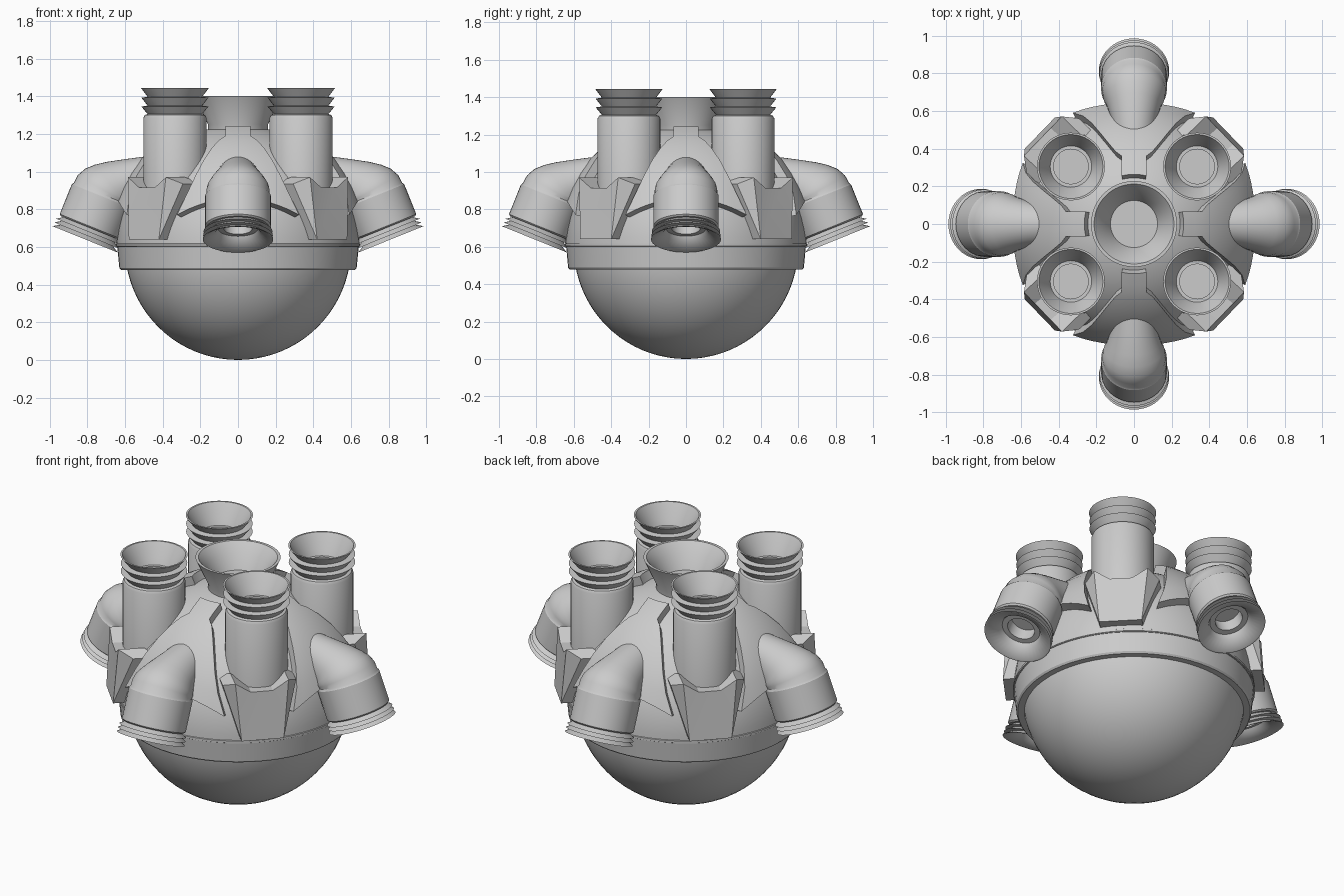
import bpy, bmesh
from math import sin, cos, pi, radians, sqrt
from mathutils import Matrix, Vector

if "Cube" in bpy.data.objects:
    bpy.data.objects.remove(bpy.data.objects["Cube"])

CZ = 0.60          # centre height of the ball and the shell


def finish(bm, name, matrix=None, angle=32):
    bmesh.ops.remove_doubles(bm, verts=bm.verts, dist=1e-5)
    bmesh.ops.recalc_face_normals(bm, faces=bm.faces)
    me = bpy.data.meshes.new(name)
    bm.to_mesh(me)
    bm.free()
    ob = bpy.data.objects.new(name, me)
    bpy.context.collection.objects.link(ob)
    if matrix:
        ob.matrix_world = matrix
    bpy.ops.object.select_all(action='DESELECT')
    ob.select_set(True)
    bpy.context.view_layer.objects.active = ob
    bpy.ops.object.shade_smooth_by_angle(angle=radians(angle))
    return ob


def rings(name, stations, segs=40, matrix=None, closed=False):
    """Skin circles given as (x, z, axis angle from +x in the xz plane, radius)."""
    bm = bmesh.new()
    loops = []
    for cx, cz, a, r in stations:
        a = radians(a)
        p = Vector((sin(a), 0, -cos(a)))
        loops.append([bm.verts.new(Vector((cx, 0, cz)) + p * r * cos(2 * pi * i / segs)
                                   + Vector((0, r * sin(2 * pi * i / segs), 0)))
                      for i in range(segs)])
    pairs = list(zip(loops, loops[1:]))
    if closed:
        pairs.append((loops[-1], loops[0]))
    for l0, l1 in pairs:
        for i in range(segs):
            j = (i + 1) % segs
            bm.faces.new((l0[i], l0[j], l1[j], l1[i]))
    if not closed:
        bm.faces.new(loops[0])
        bm.faces.new(loops[-1])
    return finish(bm, name, matrix)


def lathe(name, profile, segs=64, matrix=None, closed=False):
    return rings(name, [(0, z, 90, r) for r, z in profile], segs, matrix, closed)


def arc(radius, a0, a1, n):
    return [(max(radius * cos(radians(a0 + (a1 - a0) * i / n)), 1e-3),
             CZ + radius * sin(radians(a0 + (a1 - a0) * i / n))) for i in range(n + 1)]


# Lower ball, upper shell and the belt between them
lathe("lower_ball", arc(0.6, -90, 0, 20))
lathe("upper_shell", arc(0.645, 0, 90, 20))
lathe("belt", [(0.58, 0.478), (0.622, 0.478), (0.63, 0.488), (0.641, 0.60),
               (0.648, 0.604), (0.648, 0.616), (0.638, 0.622), (0.58, 0.622)], closed=True)

# Central funnel on top
lathe("top_funnel", [(0.16, 1.18), (0.16, 1.25), (0.228, 1.40), (0.212, 1.40),
                     (0.165, 1.345), (0.125, 1.265)])

# Raised leaf-shaped shell panels: (centre z, half width, drop at the tips)
rows = [(1.243, .066, 0), (1.215, .066, 0), (1.19, .066, 0), (1.17, .098, 0), (1.13, .135, 0),
        (1.07, .18, -.005), (1.0, .225, -.02), (.93, .27, -.045), (.86, .325, -.09)]


def leaf(name, matrix, R=0.695, depth=0.07, n=12):
    bm = bmesh.new()

    def layer(rad):
        out = []
        for z, w, drop in rows:
            line = []
            for i in range(n + 1):
                s = 2 * i / n - 1
                x, h = s * w, z + drop * s * s - CZ
                v = Vector((x, -sqrt(R * R - x * x - h * h), h)) * (rad / R)
                line.append(bm.verts.new(v + Vector((0, 0, CZ))))
            out.append(line)
        return out
    outer, inner = layer(R), layer(R - depth)
    for g in (outer, inner):
        for a, b in zip(g, g[1:]):
            for i in range(n):
                bm.faces.new((a[i], a[i + 1], b[i + 1], b[i]))

    def rim(g):
        return (g[0] + [r[-1] for r in g[1:-1]] + g[-1][::-1] + [r[0] for r in g[-2:0:-1]])
    ro, ri = rim(outer), rim(inner)
    for i in range(len(ro)):
        j = (i + 1) % len(ro)
        bm.faces.new((ro[i], ro[j], ri[j], ri[i]))
    return finish(bm, name, matrix)


# Bent side nozzles: threaded mouth, straight collar, tapering neck into the shell
MX, MZ, TILT = 0.812, 0.640, 112


def along(d, r):
    a = radians(TILT)
    return (MX + d * cos(a), MZ + d * sin(a), TILT, r)


nozzle = [along(d, r) for d, r in
          [(.13, .075), (.06, .075), (.06, .105), (.035, .12), (0, .178), (0, .187), (.022, .152),
           (.022, .185), (.044, .152), (.044, .183), (.066, .152), (.066, .166), (.074, .175),
           (.245, .175), (.256, .168)]]
nozzle += [(.705, .897, 120, .168), (.685, .908, 131, .165), (.662, .915, 141, .156),
           (.63, .925, 152, .143), (.57, .945, 164, .125), (.50, .965, 170, .113),
           (.40, .985, 173, .103)]

for k, side in enumerate(("front", "right", "back", "left")):
    leaf(side + "_shell_panel", Matrix.Rotation(k * pi / 2, 4, 'Z'))
    rings(side + "_nozzle", nozzle, matrix=Matrix.Rotation((k - 1) * pi / 2, 4, 'Z'))

# Upright tubes with three flared thread rings and a stepped bore
tube = [(.168, .72), (.168, 1.285), (.16, 1.30), (.145, 1.305), (.178, 1.345), (.145, 1.35),
        (.178, 1.392), (.145, 1.397), (.18, 1.443), (.17, 1.443), (.125, 1.365), (.11, 1.33),
        (.092, 1.33), (.092, 1.25)]


# Bracket plate hugging the foot of each tube: points as (tangent, radial, z)
def bracket(name, matrix):
    bm = bmesh.new()
    pts = [(-.115, .695, .64), (.115, .695, .64), (.20, .60, .935), (.145, .672, .97),
           (.06, .672, .915), (-.06, .672, .915), (-.145, .672, .97), (-.20, .60, .935)]
    o = [bm.verts.new((r, t, z)) for t, r, z in pts]
    i = [bm.verts.new((r - .14, t, z)) for t, r, z in pts]
    for l in (o, i):
        for f in ((0, 1, 4, 5), (1, 3, 4), (1, 2, 3), (0, 5, 6), (0, 6, 7)):
            bm.faces.new([l[k] for k in f])
    for k in range(8):
        j = (k + 1) % 8
        bm.faces.new((o[k], o[j], i[j], i[k]))
    return finish(bm, name, matrix, 15)


for sx, sy, label in ((1, 1, "back_right"), (-1, 1, "back_left"),
                      (-1, -1, "front_left"), (1, -1, "front_right")):
    lathe(label + "_tube", tube, 40, Matrix.Translation((sx * .335, sy * .305, 0)))
    turn = {(1, 1): 44, (-1, 1): 136, (-1, -1): 224, (1, -1): 316}[(sx, sy)]
    bracket(label + "_bracket", Matrix.Rotation(radians(turn), 4, 'Z'))
